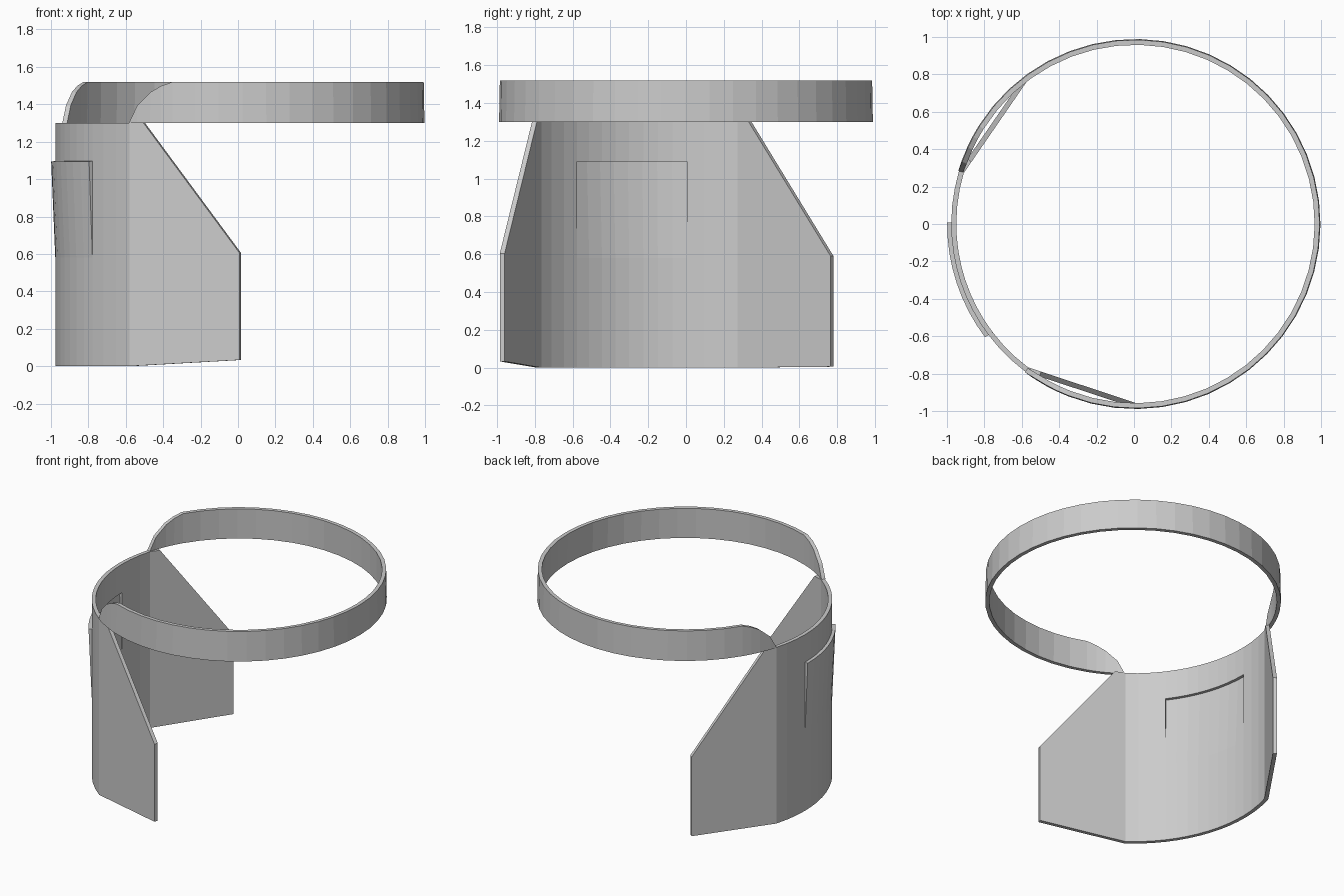
import bpy, bmesh
from math import cos, sin, radians

if "Cube" in bpy.data.objects:
    bpy.data.objects.remove(bpy.data.objects["Cube"])

CX, R, THICK = 0.008, 0.985, 0.027
MID, HALF = 198.3, 35.0          # symmetry axis and half width of the curved shell


def polar(deg, z, r=R):
    a = radians(deg)
    return (CX + r * cos(a), r * sin(a), z)


def spread(a, b, n):
    return [a + (b - a) * i / n for i in range(n + 1)]


def finish(bm, name):
    mesh = bpy.data.meshes.new(name)
    bm.to_mesh(mesh)
    bm.free()
    obj = bpy.data.objects.new(name, mesh)
    bpy.context.collection.objects.link(obj)
    mod = obj.modifiers.new("thickness", 'SOLIDIFY')
    mod.thickness = THICK
    mod.offset = -1
    mod.use_even_offset = True
    return obj


# Curved shell with a three-sided cut whose tab is bent outwards
bm = bmesh.new()
T0, T1 = MID - 18.7, MID + 18.7
angles = spread(MID - HALF, T0, 3) + spread(T0, T1, 8)[1:] + spread(T1, MID + HALF, 3)[1:]
rows = [0, 0.58, 1.09, 1.3]
cols = [[bm.verts.new(polar(a, z)) for z in rows] for a in angles]
tab_top = {i: bm.verts.new(polar(angles[i], 1.095, 1.007)) for i in range(3, 12)}
tab_low = {i: cols[i][1] for i in range(3, 12)}
for i in range(len(cols) - 1):
    for j in range(3):
        if j == 1 and 3 <= i < 11:
            quad = (tab_low[i], tab_low[i + 1], tab_top[i + 1], tab_top[i])
        else:
            quad = (cols[i][j], cols[i + 1][j], cols[i + 1][j + 1], cols[i][j + 1])
        bm.faces.new(quad)


# Flat side wings, each a chord of the circle with a sloping upper edge
def wing(root, root_deg, tip_deg, low, high, flip):
    p, q = polar(root_deg, 0), polar(tip_deg, 0)
    at = lambda f, z: bm.verts.new((p[0] + (q[0] - p[0]) * f, p[1] + (q[1] - p[1]) * f, z))
    loop = root + [at(0.128, 1.3), at(1, high), at(1, low)]
    bm.faces.new(loop[::-1] if flip else loop)


wing(cols[-1], angles[-1], 270.0, 0.033, 0.605, True)
wing(cols[0], angles[0], 127.6, 0.005, 0.59, False)
finish(bm, "curved_shell_with_wings")

# Open band above the shell, its two ends rounded down to the shell's top edge
bm = bmesh.new()
ends = [(0, 1.3), (3, 1.395), (7.8, 1.465), (11.5, 1.498), (15.4, 1.52)]
start, stop = MID + HALF, MID - HALF + 360
profile = [(start + d, z) for d, z in ends]
profile += [(a, 1.52) for a in spread(start + 15.4, stop - 15.4, 35)[1:-1]]
profile += [(stop - d, z) for d, z in reversed(ends)]
pairs = []
for a, z in profile:
    low = bm.verts.new(polar(a, 1.3, R + 0.004))
    pairs.append((low, low if z == 1.3 else bm.verts.new(polar(a, z, R))))
for (a0, a1), (b0, b1) in zip(pairs, pairs[1:]):
    bm.faces.new(list(dict.fromkeys((a0, b0, b1, a1))))
finish(bm, "upper_band")
